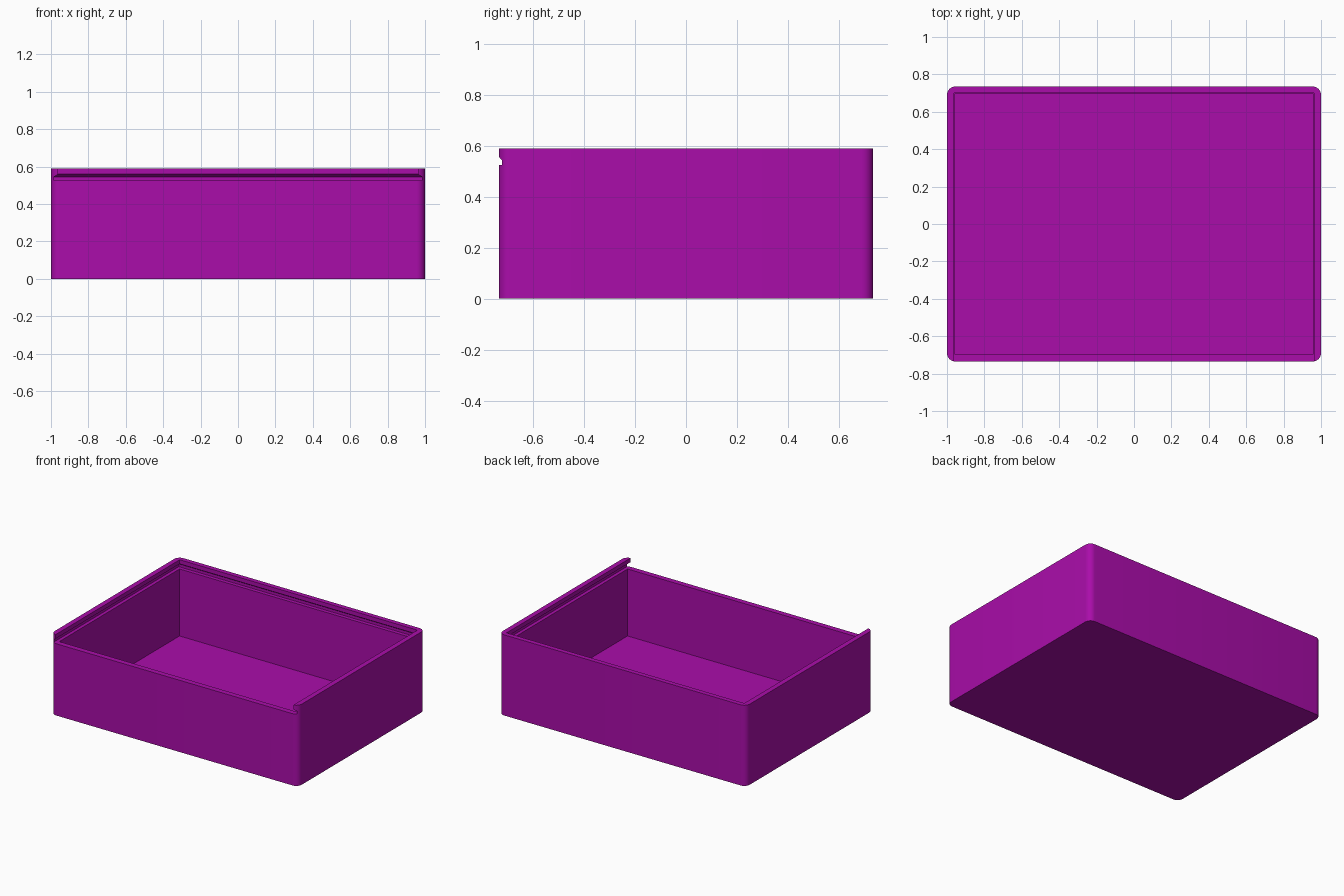
import bpy, bmesh, math

if "Cube" in bpy.data.objects:
    bpy.data.objects.remove(bpy.data.objects["Cube"])

# One flat colour for the whole box
purple = bpy.data.materials.new("purple_plastic")
purple.diffuse_color = (0.40, 0.004, 0.40, 1.0)
purple.use_nodes = True
purple.node_tree.nodes["Principled BSDF"].inputs["Base Color"].default_value = purple.diffuse_color

W, D, H = 1.0, 0.735, 0.59     # half width, half depth, height
FLOOR, LEDGE = 0.035, 0.525    # floor top, height the lid rests on


def loft(name, rings):
    """Solid skinned through rings of equal point count, bottom to top."""
    bm = bmesh.new()
    loops = [[bm.verts.new(p) for p in ring] for ring in rings]
    n = len(loops[0])
    for low, high in zip(loops, loops[1:]):
        for i in range(n):
            j = (i + 1) % n
            bm.faces.new((low[i], low[j], high[j], high[i]))
    bm.faces.new(loops[0][::-1])
    bm.faces.new(loops[-1])
    bmesh.ops.recalc_face_normals(bm, faces=bm.faces)
    mesh = bpy.data.meshes.new(name)
    bm.to_mesh(mesh)
    bm.free()
    mesh.materials.append(purple)
    obj = bpy.data.objects.new(name, mesh)
    bpy.context.collection.objects.link(obj)
    return obj


def rect(x, y0, y1, z):
    return [(-x, y0, z), (x, y0, z), (x, y1, z), (-x, y1, z)]


def rounded_rect(x, y, r, z, steps=8):
    pts = []
    for k, (sx, sy) in enumerate([(1, 1), (-1, 1), (-1, -1), (1, -1)]):
        for s in range(steps + 1):
            a = math.pi / 2 * (k + s / steps)
            pts.append((sx * (x - r) + r * math.cos(a),
                        sy * (y - r) + r * math.sin(a), z))
    return pts


# Outer body with rounded upright corners
box = loft("box", [rounded_rect(W, D, 0.045, z) for z in (0, H)])

# Storage cavity
cavity = loft("cavity_cutter", [rect(0.96, -0.695, 0.695, z) for z in (FLOOR, 0.54)])

# Sliding lid channel: undercut on three sides, open at the front
channel_profile = [(0.985, LEDGE), (0.985, 0.545), (0.9625, 0.56), (0.9625, 0.7)]
channel = loft("lid_channel_cutter",
               [rect(x, -0.9, x - 0.2625, z) for x, z in channel_profile])

bpy.context.view_layer.objects.active = box
for cutter in (cavity, channel):
    cutter.hide_render = True
    mod = box.modifiers.new(cutter.name, 'BOOLEAN')
    mod.operation = 'DIFFERENCE'
    mod.solver = 'EXACT'
    mod.object = cutter
    bpy.ops.object.modifier_apply(modifier=mod.name)
    bpy.data.objects.remove(cutter)

# Smooth corners, crisp edges
box.select_set(True)
bpy.ops.object.shade_smooth_by_angle(angle=math.radians(30))
